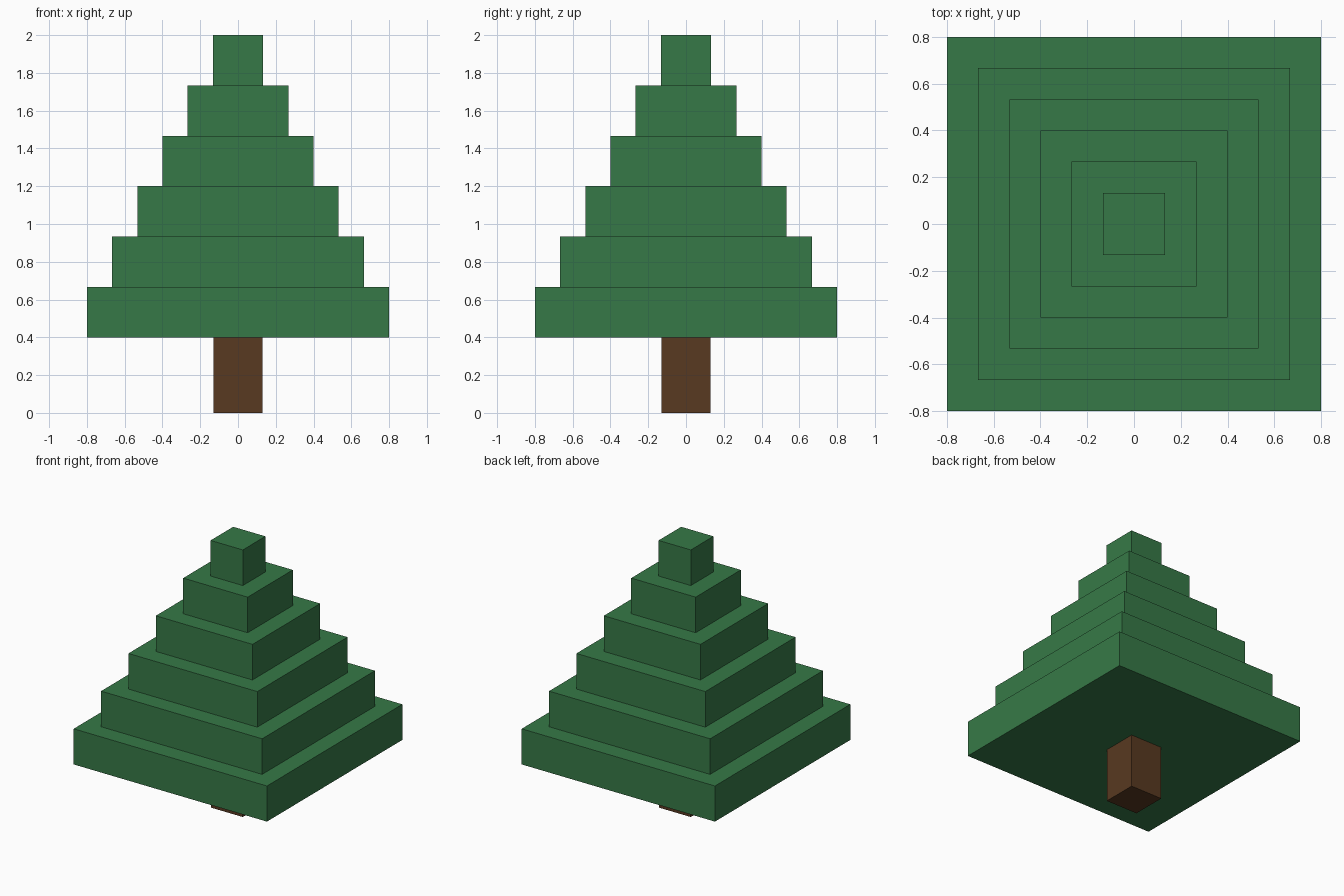
import bpy

if "Cube" in bpy.data.objects:
    bpy.data.objects.remove(bpy.data.objects["Cube"])


def material(name, color):
    mat = bpy.data.materials.new(name)
    mat.diffuse_color = (*color, 1.0)
    mat.use_nodes = True
    mat.node_tree.nodes["Principled BSDF"].inputs["Base Color"].default_value = mat.diffuse_color
    return mat


def box(name, half_width, z_low, z_high, mat):
    """Square block centred on the z axis."""
    bpy.ops.mesh.primitive_cube_add(size=1, location=(0, 0, 0))
    obj = bpy.context.object
    obj.name = name
    height, middle = z_high - z_low, (z_low + z_high) / 2
    for v in obj.data.vertices:
        v.co = (v.co.x * 2 * half_width, v.co.y * 2 * half_width,
                v.co.z * height + middle)
    obj.data.materials.append(mat)
    return obj


green = material("leaf green", (0.037, 0.191, 0.063))
brown = material("bark brown", (0.098, 0.041, 0.015))

TRUNK_TOP = 0.4
TIERS = 6
STEP = (2.0 - TRUNK_TOP) / TIERS

# Trunk
box("trunk", 0.131, 0.0, TRUNK_TOP, brown)

# Foliage tiers, each narrower than the one below
for i in range(TIERS):
    z = TRUNK_TOP + i * STEP
    box(f"foliage_tier_{i + 1}", 0.8 * (TIERS - i) / TIERS, z, z + STEP, green)
